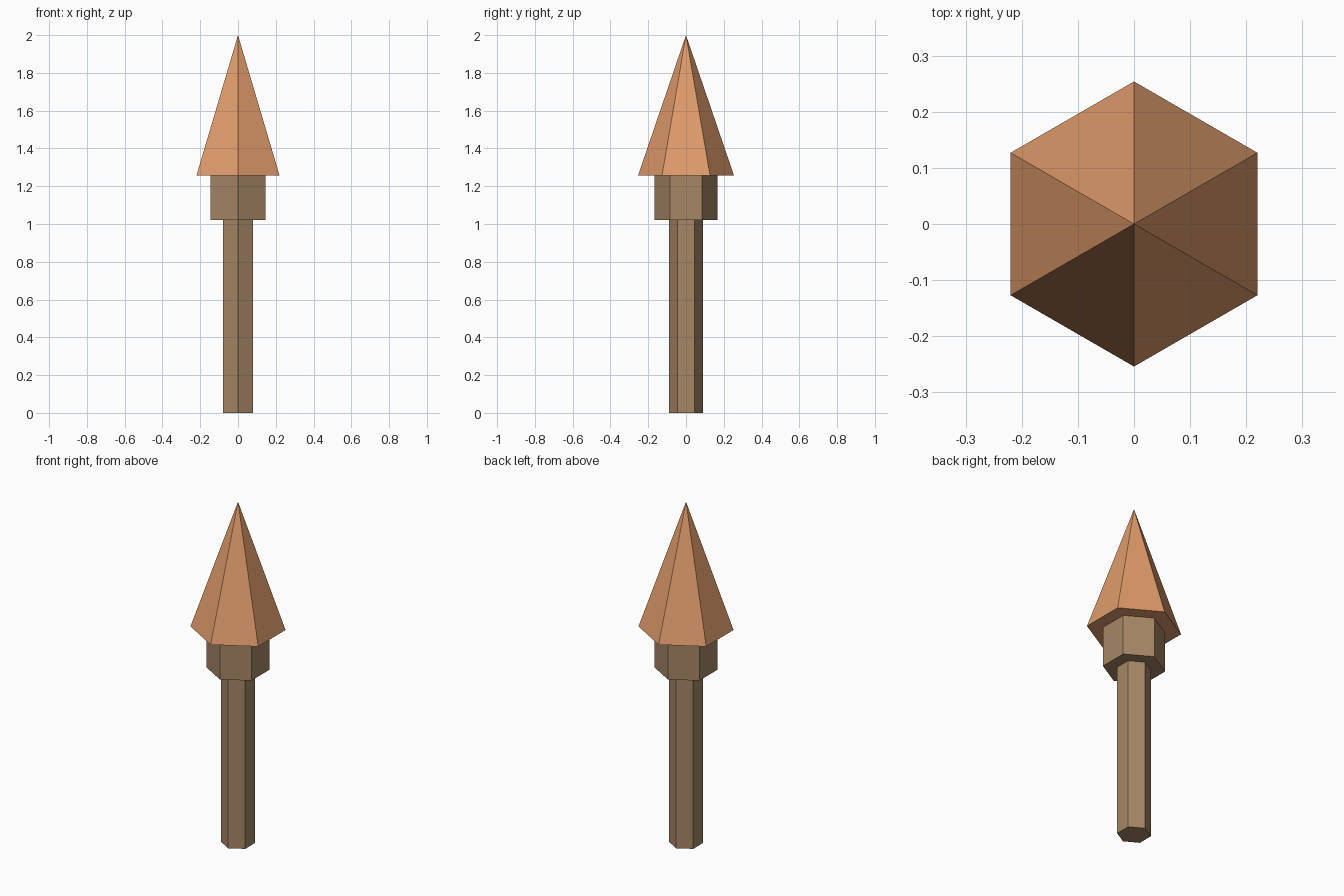
import bpy

cube = bpy.data.objects.get("Cube")
if cube:
    bpy.data.objects.remove(cube, do_unlink=True)


def make_material(name, rgb):
    mat = bpy.data.materials.new(name)
    mat.use_nodes = True
    mat.diffuse_color = (*rgb, 1)
    mat.node_tree.nodes["Principled BSDF"].inputs["Base Color"].default_value = (*rgb, 1)
    return mat


def hex_part(name, bottom_radius, top_radius, z_low, z_high, mat):
    """Six-sided prism or pyramid with corners pointing along y."""
    bpy.ops.mesh.primitive_cone_add(
        vertices=6, radius1=bottom_radius, radius2=top_radius,
        depth=z_high - z_low, location=(0, 0, (z_low + z_high) / 2))
    part = bpy.context.object
    part.name = name
    part.data.materials.append(mat)
    return part


wood = make_material("brown wood", (0.38, 0.24, 0.13))
copper = make_material("copper orange", (0.74, 0.33, 0.148))

# Shaft, collar and pointed head
hex_part("shaft", 0.091, 0.091, 0, 1.02, wood)
hex_part("collar", 0.168, 0.168, 1.02, 1.257, wood)
hex_part("pointed_head", 0.254, 0, 1.257, 2, copper)
